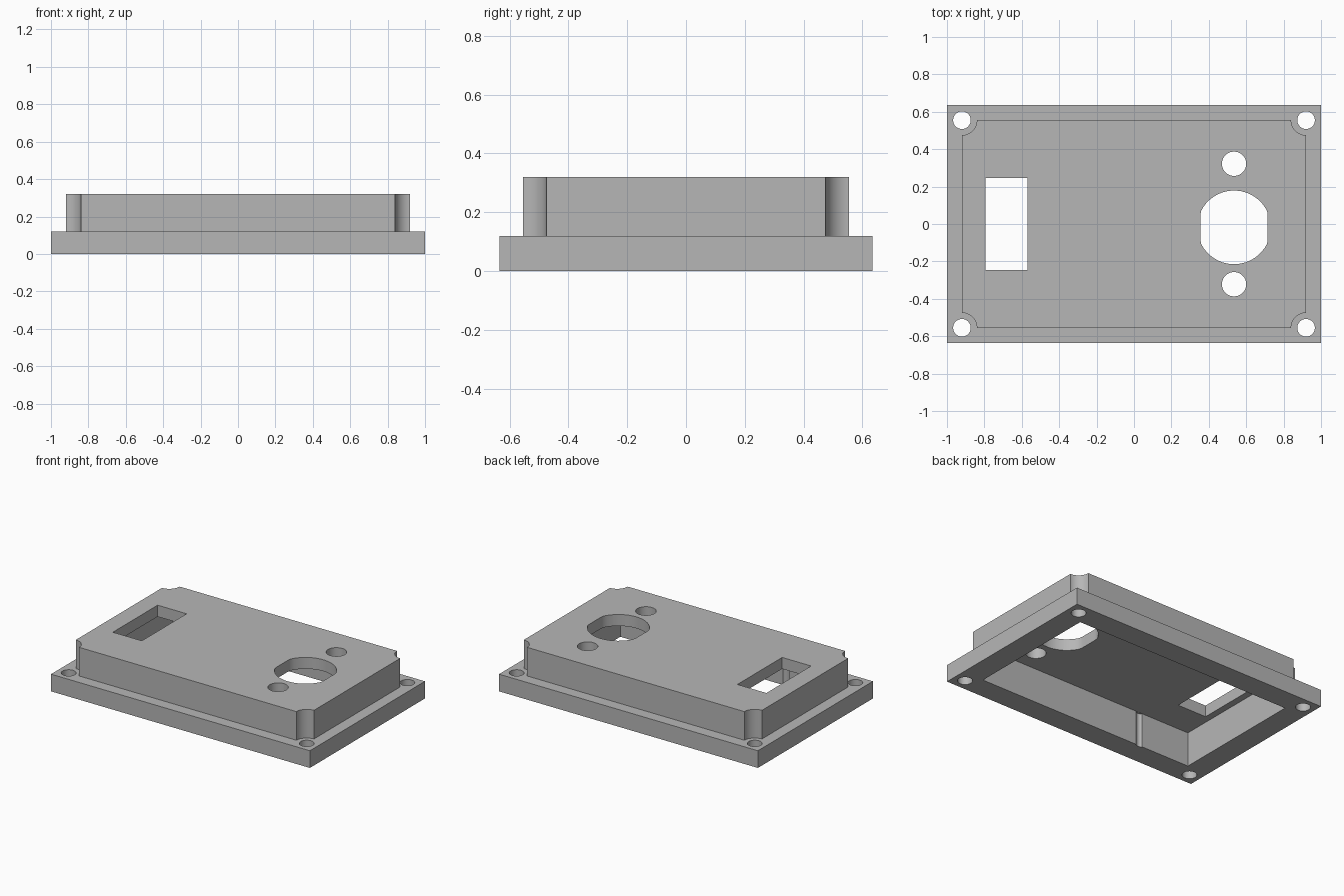
import bpy
import math

if "Cube" in bpy.data.objects:
    bpy.data.objects.remove(bpy.data.objects["Cube"], do_unlink=True)

PLATE_X, PLATE_Y, PLATE_Z = 1.0, 0.635, 0.12
BLOCK_X, BLOCK_Y, TOP_Z = 0.92, 0.555, 0.32
CAVITY_X, CAVITY_Y, CAVITY_Z = 0.84, 0.475, 0.24

grey = bpy.data.materials.new("plain grey")
grey.use_nodes = True
colour = (0.47, 0.47, 0.47, 1.0)
grey.diffuse_color = colour
grey.node_tree.nodes["Principled BSDF"].inputs["Base Color"].default_value = colour


def prism(name, outline, z0, z1):
    """Solid with a counter-clockwise outline, from z0 to z1."""
    n = len(outline)
    verts = [(x, y, z) for z in (z0, z1) for x, y in outline]
    faces = [list(range(n))[::-1], list(range(n, 2 * n))]
    faces += [(i, (i + 1) % n, (i + 1) % n + n, i + n) for i in range(n)]
    mesh = bpy.data.meshes.new(name)
    mesh.from_pydata(verts, [], faces)
    obj = bpy.data.objects.new(name, mesh)
    bpy.context.collection.objects.link(obj)
    return obj


def rectangle(hx, hy, cx=0, cy=0):
    return [(cx - hx, cy - hy), (cx + hx, cy - hy), (cx + hx, cy + hy), (cx - hx, cy + hy)]


def circle(radius, cx, cy, half_width=None, sides=48):
    """Circle, with flat sides where half_width is smaller than the radius."""
    w = half_width or radius
    points = []
    for i in range(sides):
        a = math.tau * (i + 0.5) / sides
        x = max(-w, min(w, radius * math.cos(a)))
        points.append((cx + x, cy + radius * math.sin(a)))
    return points


def combine(body, tool, operation="DIFFERENCE"):
    mod = body.modifiers.new("combine", "BOOLEAN")
    mod.operation = operation
    mod.solver = "EXACT"
    mod.object = tool
    bpy.context.view_layer.objects.active = body
    bpy.ops.object.modifier_apply(modifier=mod.name)
    bpy.data.objects.remove(tool, do_unlink=True)


def cut(body, outline, z0=-0.1, z1=0.5):
    combine(body, prism("cutter", outline, z0, z1))


corners = [(sx * BLOCK_X, sy * BLOCK_Y) for sx in (-1, 1) for sy in (-1, 1)]

# Raised block with scooped corners
block = prism("raised_block", rectangle(BLOCK_X, BLOCK_Y), 0.05, TOP_Z)
for x, y in corners:
    cut(block, circle(0.08, x, y))

# Flange plate joined to the block
cover = prism("enclosure_cover", rectangle(PLATE_X, PLATE_Y), 0, PLATE_Z)
combine(cover, block, "UNION")

# Hollow underside, with a shallow groove in the front wall
cut(cover, rectangle(CAVITY_X, CAVITY_Y), -0.1, CAVITY_Z)
cut(cover, circle(0.03, -0.44, -CAVITY_Y + 0.018), -0.1, CAVITY_Z - 0.001)

# Screw holes in the flange
for x, y in corners:
    cut(cover, circle(0.047, x, y))

# Socket opening with flat sides, and its two fixing holes
cut(cover, circle(0.197, 0.535, -0.018, half_width=0.18))
for y in (-0.322, 0.322):
    cut(cover, circle(0.065, 0.535, y))

# Rectangular switch opening
cut(cover, rectangle(0.112, 0.247, -0.682, 0))

# Colour and shading
cover.data.materials.clear()
cover.data.materials.append(grey)
for face in cover.data.polygons:
    face.material_index = 0
bpy.ops.object.select_all(action="DESELECT")
cover.select_set(True)
bpy.context.view_layer.objects.active = cover
bpy.ops.object.shade_smooth_by_angle(angle=math.radians(30))
